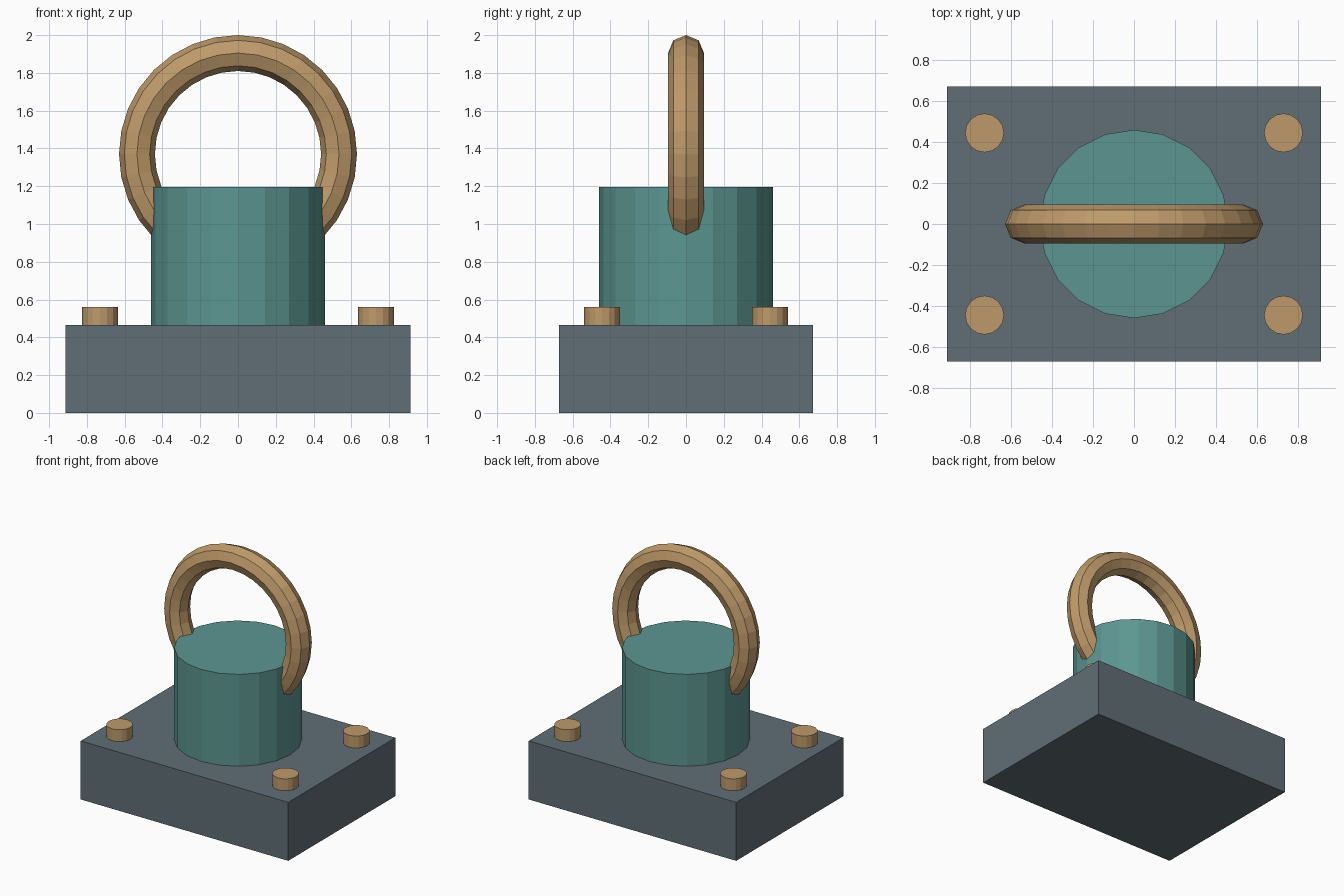
import bpy
import math

if "Cube" in bpy.data.objects:
    bpy.data.objects.remove(bpy.data.objects["Cube"])


def material(name, rgb):
    """Flat colour from 0-255 sRGB values."""
    m = bpy.data.materials.new(name)
    m.diffuse_color = [((c / 255 + 0.055) / 1.055) ** 2.4 for c in rgb] + [1.0]
    m.use_nodes = True
    m.node_tree.nodes["Principled BSDF"].inputs["Base Color"].default_value = m.diffuse_color
    return m


slate = material("slate grey", (96, 110, 118))
teal = material("teal", (92, 150, 145))
bronze = material("bronze", (190, 154, 106))


def finish(name, mat):
    ob = bpy.context.object
    ob.name = name
    ob.data.materials.append(mat)
    return ob


def cylinder(name, x, y, z0, z1, radius, sides, mat):
    bpy.ops.mesh.primitive_cylinder_add(vertices=sides, radius=radius, depth=z1 - z0,
                                        location=(x, y, (z0 + z1) / 2))
    return finish(name, mat)


BASE_TOP = 0.465

# Base block
bpy.ops.mesh.primitive_cube_add(size=1, location=(0, 0, BASE_TOP / 2))
base = finish("base_block", slate)
base.scale = (1.825, 1.345, BASE_TOP)

# Central drum
cylinder("drum", 0, 0, BASE_TOP, 1.195, 0.46, 20, teal)

# Corner bolts
for sx in (-1, 1):
    for sy in (-1, 1):
        cylinder("corner_bolt", sx * 0.73, sy * 0.445, BASE_TOP, 0.56, 0.095, 16, bronze)

# Upright lifting ring, its lower part sunk into the drum
bpy.ops.mesh.primitive_torus_add(major_segments=32, minor_segments=8,
                                 major_radius=0.535, minor_radius=0.095,
                                 location=(0, 0, 1.37), rotation=(math.pi / 2, 0, 0))
finish("lifting_ring", bronze)
